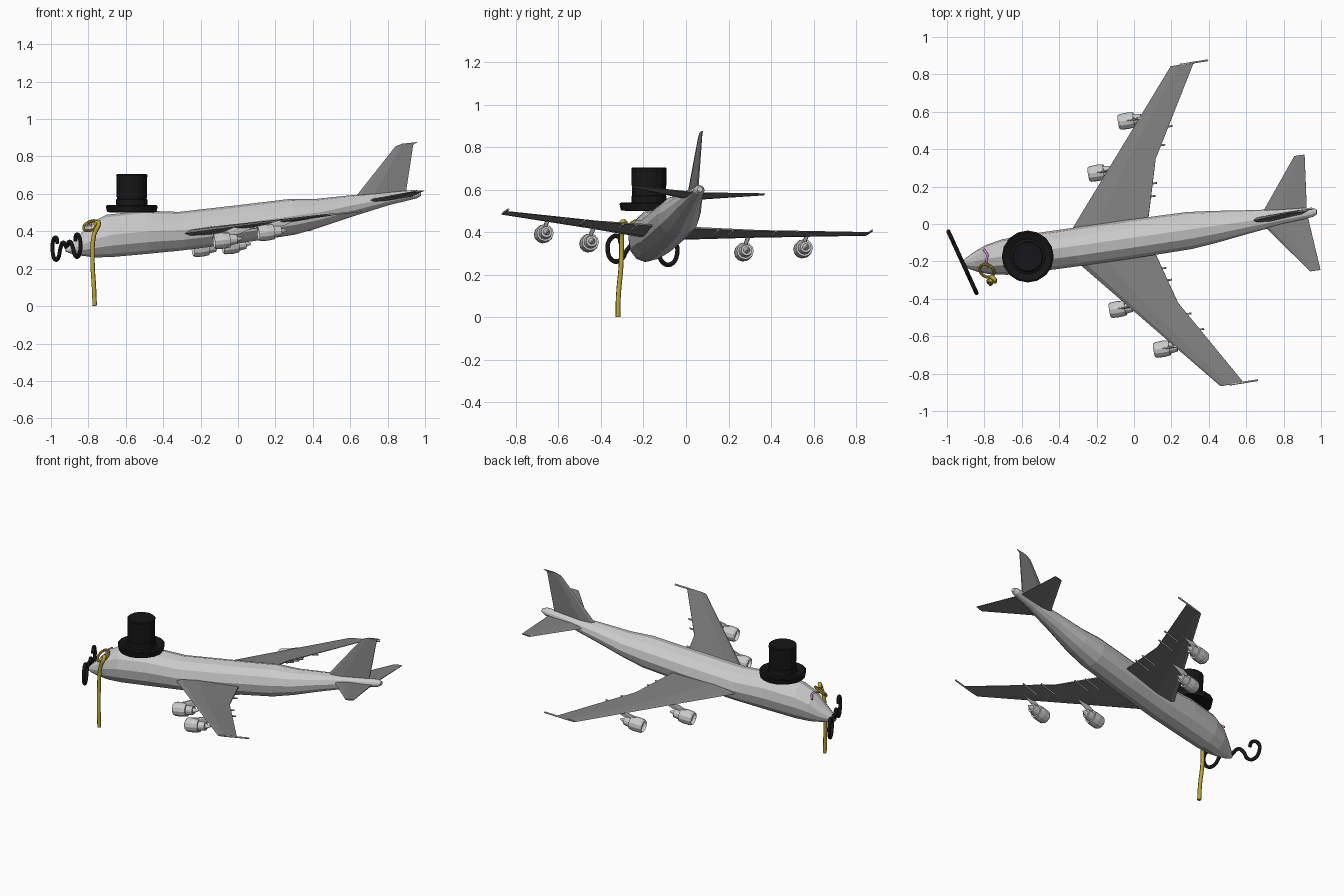
import bpy, bmesh, math
from mathutils import Matrix, Vector

if "Cube" in bpy.data.objects:
    bpy.data.objects.remove(bpy.data.objects["Cube"])


def frame(origin, yaw, pitch, roll):
    R = math.radians
    return (Matrix.Translation(origin) @ Matrix.Rotation(R(yaw), 4, 'Z')
            @ Matrix.Rotation(R(-pitch), 4, 'Y') @ Matrix.Rotation(R(roll), 4, 'X'))


BODY = frame((0, -0.078, 0.437), 8.2, 6.2, -3.3)    # local x aft, y sideways, z up
WING = frame((0, -0.063, 0.437), 9.2, 6.2, -3.3)


def material(name, rgb):
    m = bpy.data.materials.new(name)
    m.diffuse_color = (*rgb, 1)
    m.use_nodes = True
    m.node_tree.nodes["Principled BSDF"].inputs["Base Color"].default_value = m.diffuse_color
    return m


DARK = material("dark_grey", (0.22, 0.22, 0.22))
BLACK = material("black", (0.008, 0.008, 0.009))
GOLD = material("gold", (0.5, 0.38, 0.04))
PINK = material("pink", (0.85, 0.35, 0.8))


def loft(name, rings, matrix, mat=None, mirror=False):
    """Skin a list of equal-length point rings and cap both ends."""
    bm = bmesh.new()
    loops = [[bm.verts.new(p) for p in ring] for ring in rings]
    n = len(loops[0])
    for a, b in zip(loops, loops[1:]):
        for i in range(n):
            j = (i + 1) % n
            bm.faces.new((a[i], a[j], b[j], b[i]))
    bm.faces.new(loops[0])
    bm.faces.new(loops[-1])
    bmesh.ops.recalc_face_normals(bm, faces=bm.faces)
    me = bpy.data.meshes.new(name)
    bm.to_mesh(me)
    bm.free()
    ob = bpy.data.objects.new(name, me)
    bpy.context.collection.objects.link(ob)
    ob.matrix_world = matrix
    if mat:
        me.materials.append(mat)
    if mirror:
        mod = ob.modifiers.new("Mirror", 'MIRROR')
        mod.use_axis = (False, True, False)
        mod.use_mirror_merge = False
    return ob


def ellipse(x, y, z, ry, rz, n):
    return [(x, y + ry * math.cos(2 * math.pi * i / n), z + rz * math.sin(2 * math.pi * i / n))
            for i in range(n)]


def foil(name, sections, matrix, mat=None, upright=False, mirror=False):
    """Sections are (span, leading edge, trailing edge, offset, thickness)."""
    rings = []
    for span, le, te, off, th in sections:
        prof = [(0, 0), (0.08, 0.35), (0.35, 0.5), (1, 0.1), (1, -0.1), (0.35, -0.5), (0.08, -0.35)]
        pts = [(le + (te - le) * c, off + th * k) for c, k in prof]
        rings.append([(s, o, span) if upright else (s, span, o) for s, o in pts])
    return loft(name, rings, matrix, mat, mirror)


def tube(name, paths, radius, mat, matrix=Matrix(), smooth=True, res=2):
    cu = bpy.data.curves.new(name, 'CURVE')
    cu.dimensions = '3D'
    cu.bevel_depth = radius
    cu.bevel_resolution = res
    cu.resolution_u = 4
    cu.use_fill_caps = True
    for path in paths:
        sp = cu.splines.new('BEZIER' if smooth else 'POLY')
        pts = sp.bezier_points if smooth else sp.points
        pts.add(len(path) - 1)
        for p, co in zip(pts, path):
            if smooth:
                p.co = co
                p.handle_left_type = p.handle_right_type = 'AUTO'
            else:
                p.co = (*co, 1)
    ob = bpy.data.objects.new(name, cu)
    bpy.context.collection.objects.link(ob)
    ob.matrix_world = matrix
    if mat:
        cu.materials.append(mat)
    return ob


# Fuselage: position, top, bottom, half width
stations = [(-0.94, -0.03, -0.045, 0.01), (-0.91, -0.005, -0.06, 0.03), (-0.86, 0.032, -0.075, 0.055),
            (-0.79, 0.095, -0.092, 0.08), (-0.70, 0.128, -0.1, 0.096), (-0.5, 0.128, -0.104, 0.103),
            (-0.31, 0.101, -0.106, 0.104), (0, 0.102, -0.101, 0.104), (0.3, 0.105, -0.088, 0.1),
            (0.44, 0.09, -0.064, 0.086), (0.62, 0.089, -0.025, 0.063), (0.82, 0.084, 0.014, 0.04),
            (0.975, 0.08, 0.034, 0.025), (1.0, 0.07, 0.045, 0.013)]
loft("fuselage", [ellipse(s, 0, (a + b) / 2, w, (a - b) / 2, 12) for s, a, b, w in stations], BODY)

# Wings and tail surfaces
foil("wings", [(0.04, -0.368, 0.077, -0.02, 0.045), (0.39, -0.072, 0.176, -0.026, 0.026),
               (0.867, 0.331, 0.457, -0.037, 0.011)], WING, DARK, mirror=True)
foil("tailplane", [(0.0, 0.68, 0.945, 0.047, 0.025), (0.312, 0.921, 0.977, 0.058, 0.009)],
     BODY, DARK, mirror=True)
foil("tail_fin", [(0.06, 0.635, 0.92, 0, 0.035), (0.085, 0.655, 0.924, 0, 0.034),
                  (0.322, 0.892, 0.99, 0, 0.014), (0.333, 0.93, 1.015, 0, 0.012)],
     BODY, DARK, upright=True)

# Flap fairings and wing tip rods
rods = []
for side in (1, -1):
    for t in (0.195, 0.262, 0.457, 0.55):
        te = 0.08 + (t - 0.05) * 0.282 if t < 0.39 else 0.176 + (t - 0.39) * 0.589
        rods.append([(te - 0.1, side * t, -0.038), (te + 0.022, side * t, -0.032)])
    rods.append([(0.38, side * 0.867, -0.037), (0.535, side * 0.867, -0.037)])
tube("wing_rods", rods, 0.005, None, WING, smooth=False, res=1)

# Engines with pylons
engine = [(0.02, 0.008), (0.02, 0.033), (0, 0.036), (0.01, 0.042), (0.05, 0.044), (0.085, 0.04),
          (0.085, 0.031), (0.125, 0.026), (0.125, 0.016), (0.155, 0.004)]
for label, s, t, h in (("inner", -0.2, 0.369, -0.092), ("outer", 0.003, 0.618, -0.085)):
    loft(label + "_engines", [ellipse(s + d, t, h, r, r, 12) for d, r in engine], WING, mirror=True)
    foil(label + "_pylons", [(h + 0.025, s + 0.03, s + 0.14, t, 0.012),
                             (h + 0.045, s + 0.05, s + 0.2, t, 0.012),
                             (-0.028, s + 0.11, s + 0.24, t, 0.012)], WING, upright=True, mirror=True)

# Top hat: (height, radius) lathe
hat = [(0.50, 0.1), (0.503, 0.132), (0.535, 0.139), (0.54, 0.13), (0.525, 0.095), (0.53, 0.083),
       (0.57, 0.083), (0.572, 0.08), (0.70, 0.083), (0.705, 0.078), (0.702, 0.05)]
loft("top_hat", [[(r * math.cos(i * math.pi / 8), r * math.sin(i * math.pi / 8), z)
                  for i in range(16)] for z, r in hat],
     Matrix.Translation((-0.568, -0.174, 0)), BLACK)

# Monocle ring, its cord and the pink lens glint
bpy.ops.mesh.primitive_torus_add(major_radius=0.041, minor_radius=0.008,
                                 major_segments=20, minor_segments=8)
ring = bpy.context.object
ring.name = "monocle_ring"
ring.data.materials.append(GOLD)
ring.matrix_world = (Matrix.Translation((-0.787, -0.25, 0.43))
                     @ Vector((-0.35, -0.55, 0.75)).to_track_quat('Z', 'Y').to_matrix().to_4x4())
tube("monocle_cord", [[(-0.765, -0.28, 0.435), (-0.745, -0.298, 0.45), (-0.77, -0.302, 0.38),
                       (-0.778, -0.305, 0.25), (-0.77, -0.318, 0.1), (-0.766, -0.32, 0.002)]],
     0.012, GOLD, res=1)
tube("lens_glint", [[(-0.805, -0.135, 0.425), (-0.785, -0.165, 0.446), (-0.79, -0.2, 0.445),
                     (-0.785, -0.235, 0.43)]], 0.006, PINK, res=1)

# Curled moustache on the nose
curl = [(0, 0), (0.04, 0.03), (0.075, 0.005), (0.11, -0.05), (0.15, -0.055), (0.18, -0.005),
        (0.165, 0.05), (0.128, 0.06), (0.115, 0.03)]
tube("moustache", [[(0, side * m, z) for m, z in curl] for side in (1, -1)], 0.011, BLACK,
     frame((-0.917, -0.205, 0.313), 24.6, 0, -3.3))
